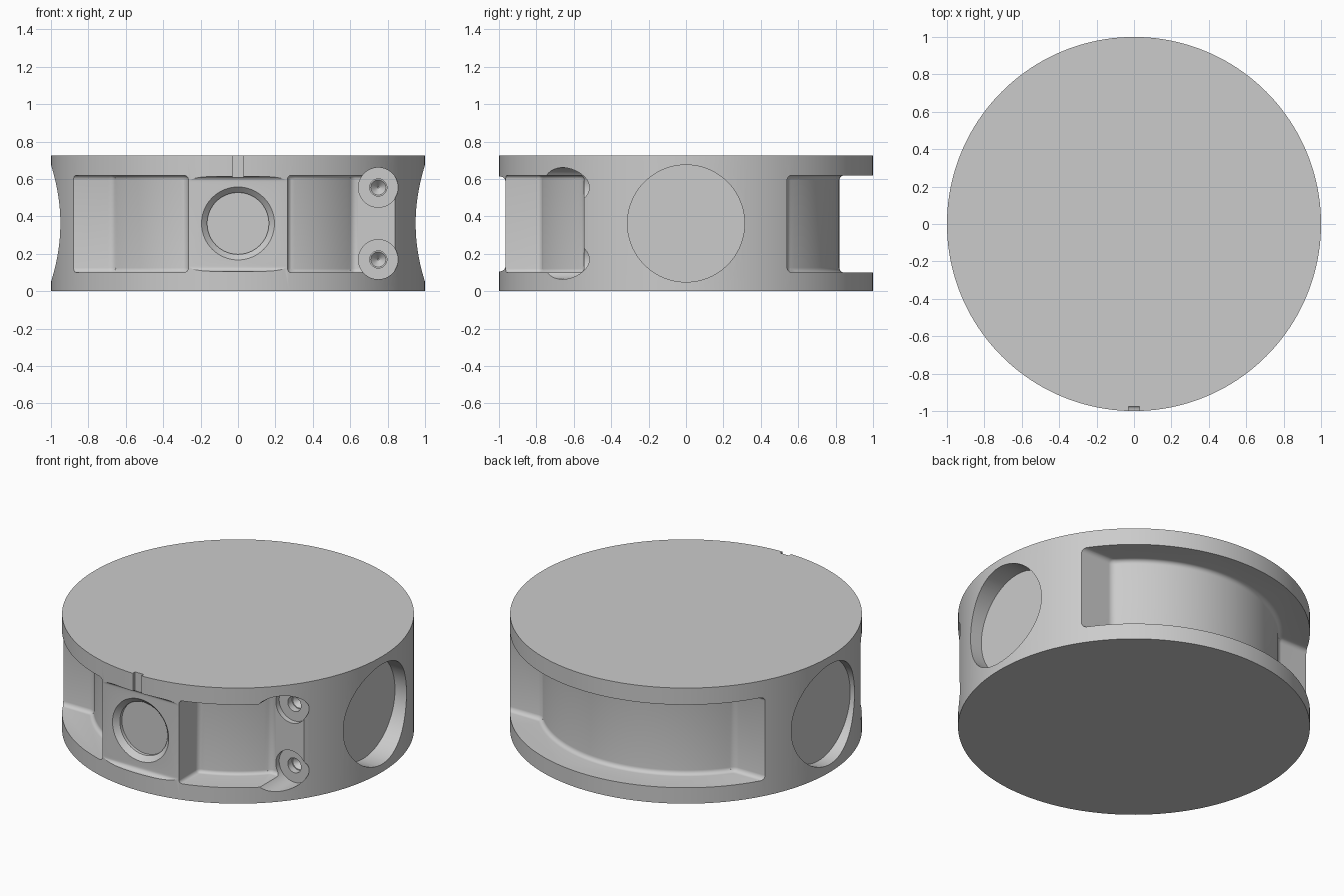
import bpy, bmesh, math
from mathutils import Matrix, Vector

cube = bpy.data.objects.get("Cube")
if cube:
    bpy.data.objects.remove(cube, do_unlink=True)

HEIGHT, MID = 0.725, 0.3625
FLOOR_R = 0.82              # radius of the pocket floors

grey = bpy.data.materials.new("light grey metal")
grey.use_nodes = True
grey.diffuse_color = (0.6, 0.6, 0.6, 1)
grey.node_tree.nodes["Principled BSDF"].inputs["Base Color"].default_value = (0.6, 0.6, 0.6, 1)


def finish(name, bm):
    bmesh.ops.recalc_face_normals(bm, faces=bm.faces)
    mesh = bpy.data.meshes.new(name)
    bm.to_mesh(mesh)
    bm.free()
    mesh.materials.append(grey)
    obj = bpy.data.objects.new(name, mesh)
    bpy.context.collection.objects.link(obj)
    return obj


def cone(name, start, end, r1, r2, segments=64):
    """Round solid running from start (radius r1) to end (radius r2)."""
    a, b = Vector(start), Vector(end)
    turn = (b - a).to_track_quat('Z', 'Y').to_matrix().to_4x4()
    bm = bmesh.new()
    bmesh.ops.create_cone(bm, cap_ends=True, segments=segments, radius1=r1, radius2=r2,
                          depth=(b - a).length, matrix=Matrix.Translation((a + b) / 2) @ turn)
    return finish(name, bm)


def prism(name, outline, z0, z1, bevel=0):
    """Plan outline raised from z0 to z1, with optional rounded edges."""
    bm = bmesh.new()
    face = bm.faces.new([bm.verts.new((x, y, z0)) for x, y in outline])
    up = bmesh.ops.extrude_face_region(bm, geom=[face])["geom"]
    bmesh.ops.translate(bm, verts=[v for v in up if isinstance(v, bmesh.types.BMVert)],
                        vec=(0, 0, z1 - z0))
    obj = finish(name, bm)
    if bevel:
        mod = obj.modifiers.new("fillet", 'BEVEL')
        mod.width, mod.segments = bevel, 6
        mod.limit_method, mod.angle_limit = 'ANGLE', math.radians(30)
    return obj


def arc(a0, a1, n):
    return [(FLOOR_R * math.cos(a0 + (a1 - a0) * i / n),
             FLOOR_R * math.sin(a0 + (a1 - a0) * i / n)) for i in range(n + 1)]


def cut(target, cutter):
    cutter.hide_render = True
    mod = target.modifiers.new("cut", 'BOOLEAN')
    mod.operation, mod.solver, mod.object = 'DIFFERENCE', 'EXACT', cutter
    bpy.context.view_layer.objects.active = target
    bpy.ops.object.modifier_apply(modifier=mod.name)
    bpy.data.objects.remove(cutter, do_unlink=True)


# Solid round body
body = cone("round_housing", (0, 0, 0), (0, 0, HEIGHT), 1, 1, 160)

# Two front pockets beside the centre boss, each ending in a flat wall
for side, end_y in ((1, 0.545), (-1, 0.475)):
    wall_x = 0.265
    floor = arc(-math.acos(wall_x / FLOOR_R), -math.asin(end_y / FLOOR_R), 20)
    outline = [(wall_x, -1.3)] + floor + [(1.3, -end_y), (1.3, -1.3)]
    cut(body, prism("front_pocket", [(side * x, y) for x, y in outline], 0.10, 0.62, 0.06))

# Long pocket round the back
floor = arc(math.asin(0.54 / FLOOR_R), math.pi - math.asin(0.473 / FLOOR_R), 56)
cut(body, prism("back_pocket",
                [(1.3, 0.54)] + floor + [(-1.3, 0.473), (-1.3, 1.3), (1.3, 1.3)],
                0.10, 0.62, 0.06))

# Flat face on the centre boss
cut(body, prism("boss_flat", [(-0.3, -1.3), (0.3, -1.3), (0.3, -0.965), (-0.3, -0.965)],
                0.106, 0.614, 0.03))

# Chamfered round recess in the boss
cut(body, cone("boss_chamfer", (0, -0.995, MID), (0, -0.935, MID), 0.225, 0.165))
cut(body, cone("boss_recess", (0, -1.1, MID), (0, -0.915, MID), 0.165, 0.165))

# Index notch at the top front edge
cut(body, prism("index_notch", [(-0.03, -1.2), (0.03, -1.2), (0.03, -0.976), (-0.03, -0.976)],
                0.595, 0.9))

# Flat-bottomed round windows at both sides
cut(body, cone("left_window", (1.2, 0, MID), (0.87, 0, MID), 0.313, 0.313, 96))
cut(body, cone("right_window", (-1.2, 0, MID), (-0.92, 0, MID), 0.313, 0.313, 96))

# Spot-faced screw seats with pointed holes
for z in (0.17, 0.555):
    cut(body, cone("screw_seat", (0.75, -1.2, z), (0.75, -0.512, z), 0.106, 0.106, 48))
    cut(body, cone("screw_hole", (0.75, -0.6, z), (0.75, -0.47, z), 0.046, 0.046, 32))
    cut(body, cone("screw_tip", (0.75, -0.475, z), (0.75, -0.43, z), 0.045, 0.004, 32))

# Smooth shading with crisp edges
bpy.ops.object.select_all(action='DESELECT')
body.select_set(True)
bpy.context.view_layer.objects.active = body
bpy.ops.object.shade_smooth_by_angle(angle=math.radians(25))
